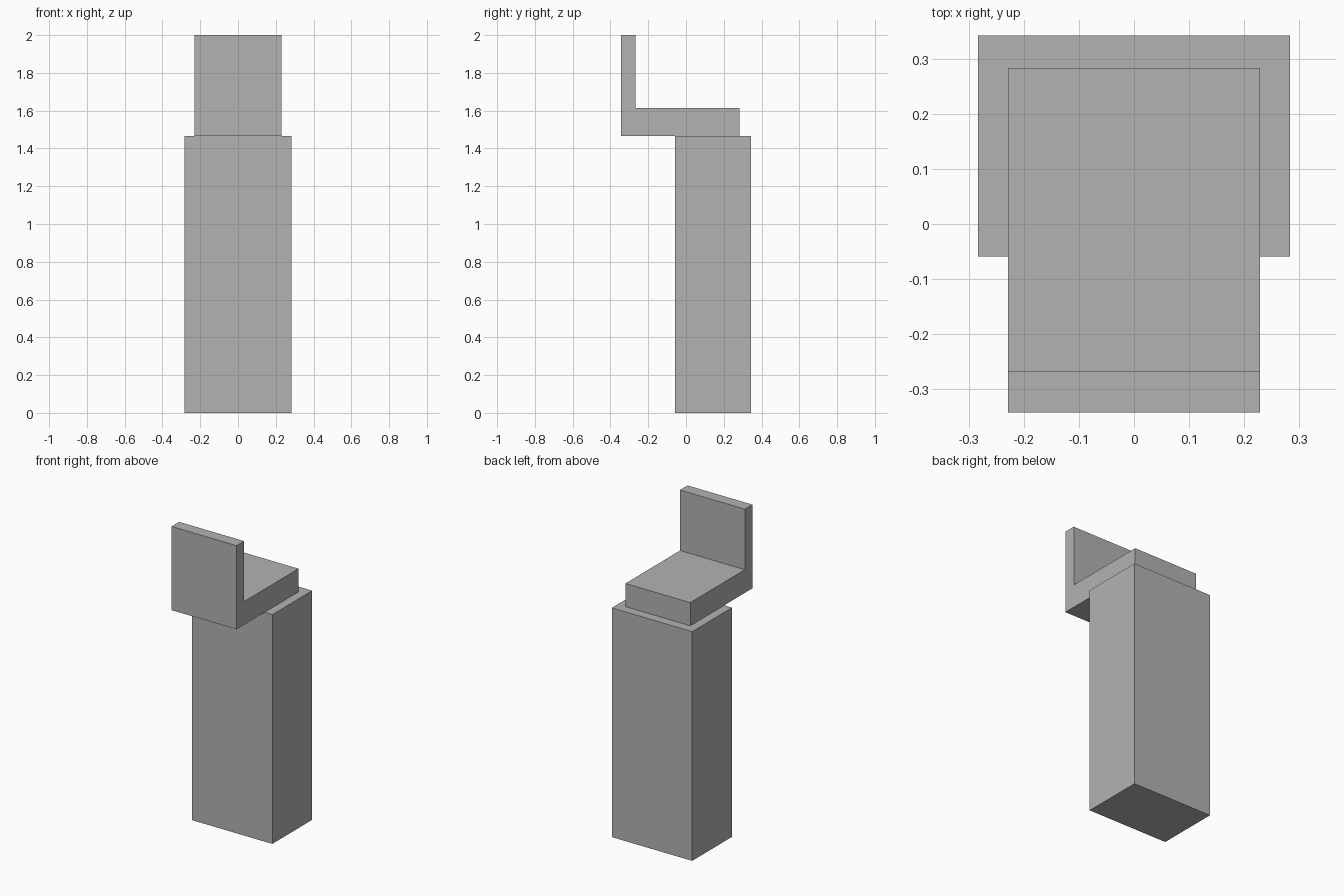
import bpy
import bmesh

cube = bpy.data.objects.get("Cube")
if cube:
    bpy.data.objects.remove(cube, do_unlink=True)

GREY = (0.45, 0.45, 0.45, 1)
grey = bpy.data.materials.new("plain grey")
grey.use_nodes = True
grey.diffuse_color = GREY
grey.node_tree.nodes["Principled BSDF"].inputs["Base Color"].default_value = GREY


def extrude_profile(name, profile, half_width):
    """Extrude a (y, z) outline across x, centred on x = 0."""
    bm = bmesh.new()
    face = bm.faces.new([bm.verts.new((-half_width, y, z)) for y, z in profile])
    result = bmesh.ops.extrude_face_region(bm, geom=[face])
    verts = [v for v in result["geom"] if isinstance(v, bmesh.types.BMVert)]
    bmesh.ops.translate(bm, verts=verts, vec=(2 * half_width, 0, 0))
    bmesh.ops.recalc_face_normals(bm, faces=bm.faces)
    mesh = bpy.data.meshes.new(name)
    bm.to_mesh(mesh)
    bm.free()
    mesh.materials.append(grey)
    obj = bpy.data.objects.new(name, mesh)
    bpy.context.collection.objects.link(obj)
    return obj


# Proportions shared by the parts
half_depth = 0.343
column_top = 1.465
column_front = -0.059
seat_back, seat_top = 0.284, 1.613
panel_inner = -0.267

# Tall rectangular column
extrude_profile("column", [
    (column_front, 0), (half_depth, 0),
    (half_depth, column_top), (column_front, column_top),
], 0.284)

# L-shaped head: flat slab overhanging the front, with an upright panel
extrude_profile("slab_with_upright_panel", [
    (-half_depth, column_top), (seat_back, column_top), (seat_back, seat_top),
    (panel_inner, seat_top), (panel_inner, 2), (-half_depth, 2),
], 0.229)
